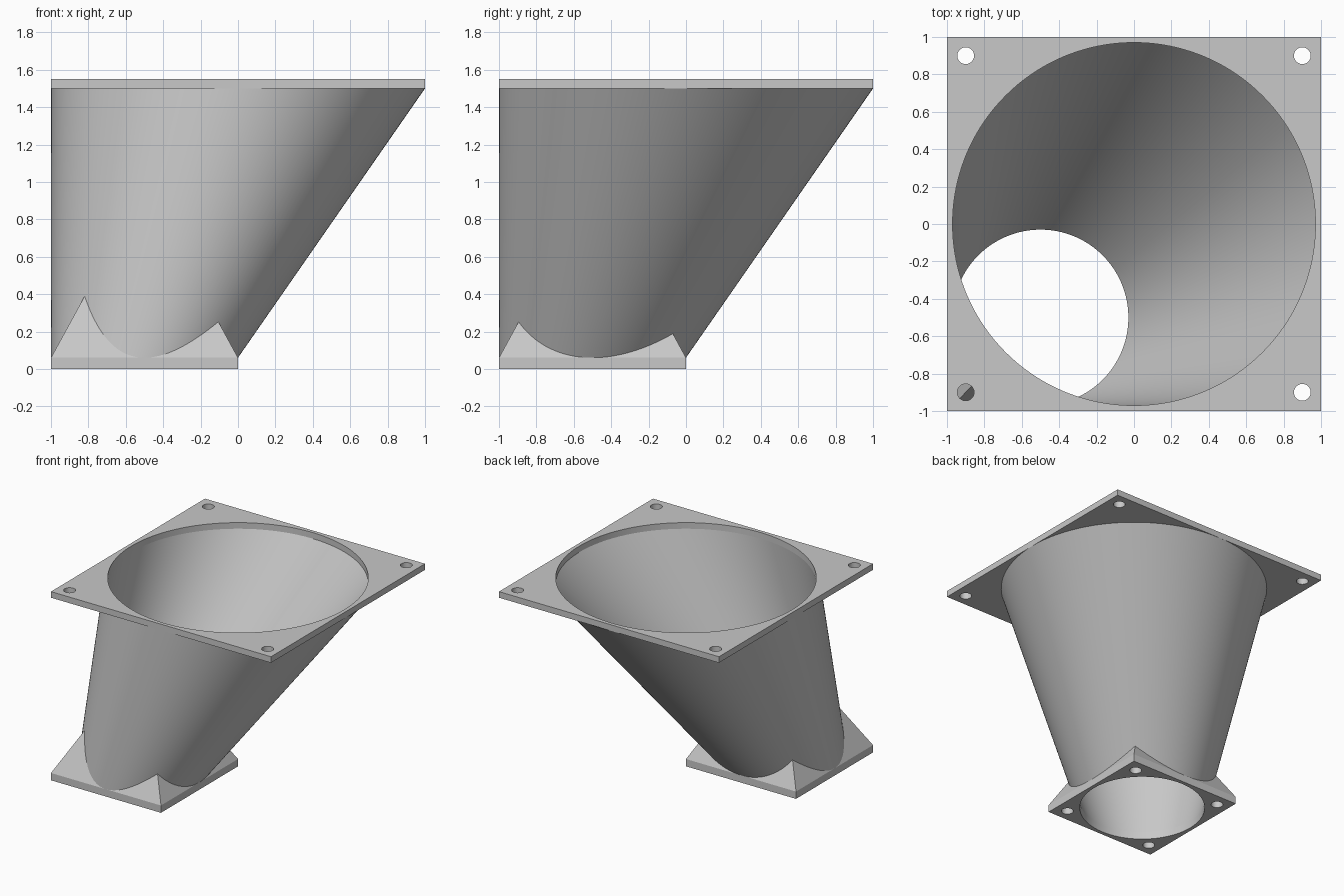
import bpy, bmesh, math

cube = bpy.data.objects.get("Cube")
if cube:
    bpy.data.objects.remove(cube, do_unlink=True)

SEGMENTS = 160
PLATE_Z, TOP_Z, TOTAL_Z = 0.06, 1.5, 1.55
WALL = 0.03

grey = bpy.data.materials.new("light grey")
grey.use_nodes = True
COLOUR = (0.58, 0.58, 0.58, 1)
grey.diffuse_color = COLOUR
grey.node_tree.nodes["Principled BSDF"].inputs["Base Color"].default_value = COLOUR


def make_object(name, bm):
    bmesh.ops.recalc_face_normals(bm, faces=bm.faces[:])
    mesh = bpy.data.meshes.new(name)
    bm.to_mesh(mesh)
    bm.free()
    mesh.materials.append(grey)
    obj = bpy.data.objects.new(name, mesh)
    bpy.context.collection.objects.link(obj)
    return obj


def ring(bm, centre, radius, z):
    angles = [math.tau * i / SEGMENTS for i in range(SEGMENTS)]
    return [bm.verts.new((centre + radius * math.cos(a), centre + radius * math.sin(a), z))
            for a in angles]


def bridge(bm, a, b):
    for i in range(SEGMENTS):
        j = (i + 1) % SEGMENTS
        bm.faces.new((a[i], a[j], b[j], b[i]))


def duct_ring(bm, z, inset):
    # The slanted duct grows from the small corner plate to the large plate
    s = (z - PLATE_Z) / (TOP_Z - PLATE_Z)
    return ring(bm, -0.5 + 0.5 * s, 0.5 + 0.5 * s - inset, z)


def cylinder(bm, x, y, radius, z0, z1, sides):
    made = bmesh.ops.create_cone(bm, cap_ends=True, segments=sides, radius1=radius,
                                 radius2=radius, depth=z1 - z0)
    bmesh.ops.translate(bm, verts=made["verts"], vec=(x, y, (z0 + z1) / 2))


def cut(obj, cutter):
    mod = obj.modifiers.new("cut", 'BOOLEAN')
    mod.operation, mod.solver, mod.object = 'DIFFERENCE', 'EXACT', cutter
    bpy.context.view_layer.objects.active = obj
    bpy.ops.object.modifier_apply(modifier=mod.name)
    bpy.data.objects.remove(cutter, do_unlink=True)


def smooth(obj):
    bpy.ops.object.select_all(action='DESELECT')
    obj.select_set(True)
    bpy.context.view_layer.objects.active = obj
    bpy.ops.object.shade_smooth_by_angle(angle=math.radians(30))


def flange(name, centre, half, z0, z1, bore, bolt_offset):
    bm = bmesh.new()
    bmesh.ops.create_cube(bm, size=1)
    bmesh.ops.scale(bm, verts=bm.verts, vec=(2 * half, 2 * half, z1 - z0))
    bmesh.ops.translate(bm, verts=bm.verts, vec=(centre, centre, (z0 + z1) / 2))
    plate = make_object(name, bm)
    # Centre bore and four bolt holes
    bm = bmesh.new()
    cylinder(bm, centre, centre, bore, z0 - 0.1, z1 + 0.1, SEGMENTS)
    for sx in (-1, 1):
        for sy in (-1, 1):
            cylinder(bm, centre + sx * bolt_offset, centre + sy * bolt_offset,
                     0.045, z0 - 0.1, z1 + 0.1, 32)
    cutter = make_object(name + "_cutter", bm)
    cutter.hide_render = True
    cut(plate, cutter)
    smooth(plate)


# Square mounting plates
flange("small_plate", -0.5, 0.5, 0, PLATE_Z, 0.5 - WALL, 0.4)
flange("large_plate", 0, 1, TOP_Z, TOTAL_Z, 1 - WALL, 0.9)

# Hollow slanted duct
bm = bmesh.new()
outer_low, outer_high = duct_ring(bm, PLATE_Z, 0), duct_ring(bm, TOP_Z, 0)
inner_low, inner_high = duct_ring(bm, PLATE_Z, WALL), duct_ring(bm, TOP_Z, WALL)
for a, b in ((outer_low, outer_high), (outer_high, inner_high),
             (inner_high, inner_low), (inner_low, outer_low)):
    bridge(bm, a, b)
smooth(make_object("slanted_duct", bm))

# Corner gussets: a pyramid hollowed out by the duct
bm = bmesh.new()
base = [bm.verts.new((x, y, PLATE_Z)) for x, y in ((-1, -1), (0, -1), (0, 0), (-1, 0))]
apex = bm.verts.new((-0.5, -0.5, PLATE_Z + 0.915))
bm.faces.new(base)
for i in range(4):
    bm.faces.new((base[i], base[(i + 1) % 4], apex))
gussets = make_object("corner_gussets", bm)
bm = bmesh.new()
low, high = duct_ring(bm, PLATE_Z - 0.05, WALL / 2), duct_ring(bm, TOP_Z, WALL / 2)
bridge(bm, low, high)
bm.faces.new(low)
bm.faces.new(high)
cutter = make_object("gusset_cutter", bm)
cutter.hide_render = True
cut(gussets, cutter)
